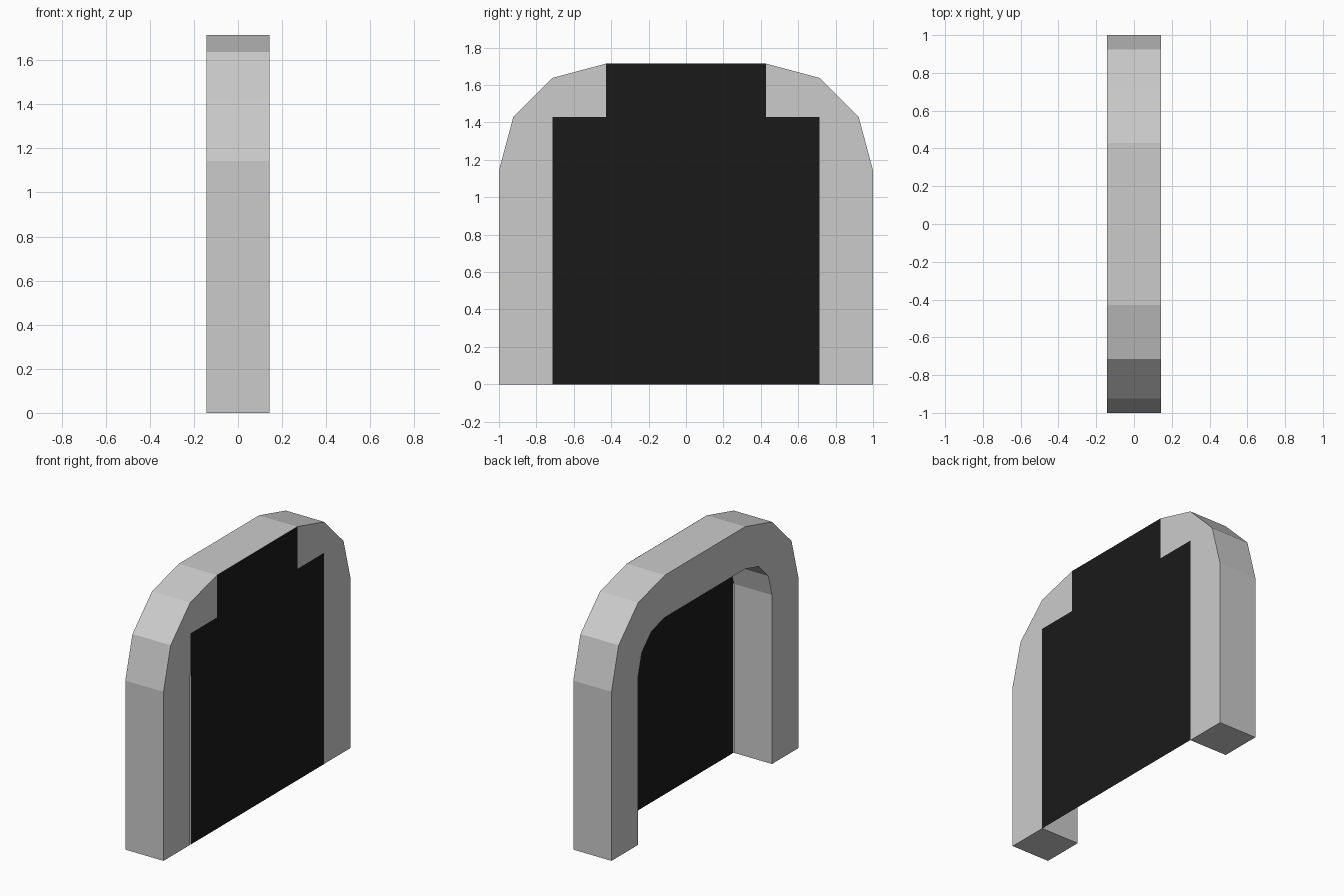
import bpy, bmesh
from math import sin, cos, radians

if "Cube" in bpy.data.objects:
    bpy.data.objects.remove(bpy.data.objects["Cube"])

U = 1 / 7            # module: all sizes are multiples of this
HALF = U             # half thickness in x
CY, CZ = 3 * U, 8 * U  # centre of the corner rounding


def new_object(name, bm):
    mesh = bpy.data.meshes.new(name)
    bm.to_mesh(mesh)
    bm.free()
    obj = bpy.data.objects.new(name, mesh)
    bpy.context.collection.objects.link(obj)
    return obj


def arch_path(r):
    """Half-arch outline with a three-sided corner, mirrored over y."""
    half = [(CY + r, 0)]
    half += [(CY + r * cos(radians(a)), CZ + r * sin(radians(a))) for a in (0, 30, 60, 90)]
    return half + [(-y, z) for y, z in reversed(half)]


# Arch frame: sweep of a square section along the faceted arch
bm = bmesh.new()
rings = []
for (yo, zo), (yi, zi) in zip(arch_path(4 * U), arch_path(2 * U)):
    rings.append([bm.verts.new(p) for p in
                  ((HALF, yo, zo), (-HALF, yo, zo), (-HALF, yi, zi), (HALF, yi, zi))])
for a, b in zip(rings, rings[1:]):
    for i in range(4):
        j = (i + 1) % 4
        bm.faces.new((a[i], a[j], b[j], b[i]))
bm.faces.new(rings[0])
bm.faces.new(rings[-1])
bmesh.ops.recalc_face_normals(bm, faces=bm.faces)
new_object("arch_frame", bm)

# Dark backing panel on the +x side: wide lower sheet and narrow upper sheet
bm = bmesh.new()
x = HALF + 0.001
for w, z0, z1 in ((5 * U, 0, 10 * U), (3 * U, 10 * U, 12 * U)):
    bm.faces.new([bm.verts.new((x, y, z)) for y, z in
                  ((-w, z0), (w, z0), (w, z1), (-w, z1))])
panel = new_object("dark_panel", bm)
mat = bpy.data.materials.new("black")
mat.diffuse_color = (0.01, 0.01, 0.01, 1)
mat.use_nodes = True
mat.node_tree.nodes["Principled BSDF"].inputs["Base Color"].default_value = mat.diffuse_color
panel.data.materials.append(mat)
